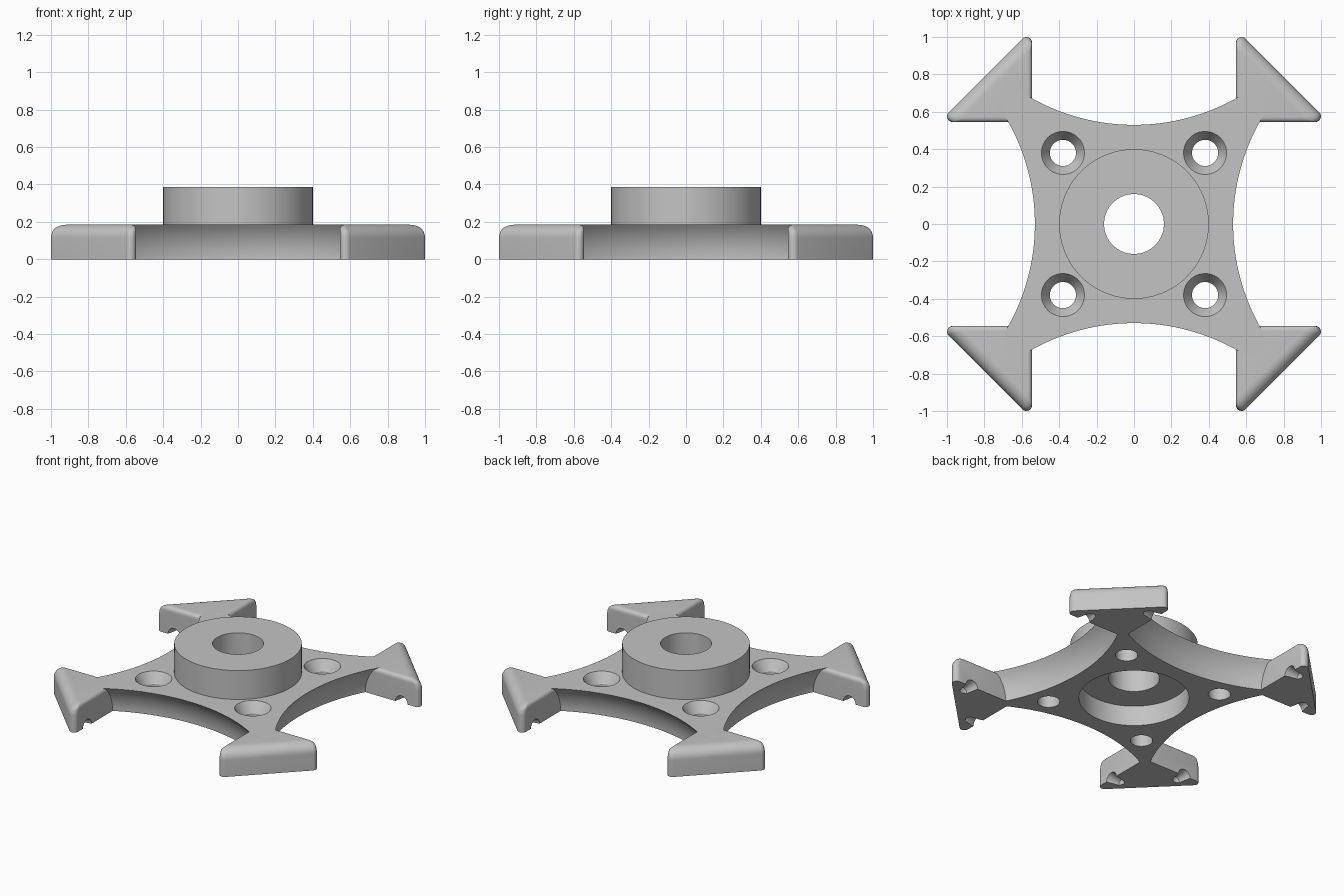
import bpy, bmesh, math
from mathutils import Matrix, Vector

cube = bpy.data.objects.get("Cube")
if cube:
    bpy.data.objects.remove(cube, do_unlink=True)

H = 0.185            # plate thickness
TOP = 0.385          # hub top
BORE, HUB, RECESS, RECESS_TOP = 0.16, 0.4, 0.345, 0.14
COVE_R, COVE_Y, COVE_D = 1.12, 1.65, 0.07
INNER, OUTER = 0.545, 1.587   # arrow inner edge, and x + y along its outer edge

grey = bpy.data.materials.new("plain grey")
grey.use_nodes = True
grey.diffuse_color = (0.55, 0.55, 0.55, 1)
grey.node_tree.nodes["Principled BSDF"].inputs["Base Color"].default_value = (0.55, 0.55, 0.55, 1)


def make(name, bm):
    bmesh.ops.recalc_face_normals(bm, faces=bm.faces)
    mesh = bpy.data.meshes.new(name)
    bm.to_mesh(mesh)
    bm.free()
    mesh.materials.append(grey)
    ob = bpy.data.objects.new(name, mesh)
    bpy.context.collection.objects.link(ob)
    return ob


def lathe(name, profile, steps=96, matrix=Matrix()):
    """Closed solid of revolution from a closed (radius, height) profile."""
    bm = bmesh.new()
    rings = []
    for r, z in profile:
        if r == 0:
            rings.append([bm.verts.new((0, 0, z))] * steps)
        else:
            turns = [2 * math.pi * k / steps for k in range(steps)]
            rings.append([bm.verts.new((r * math.cos(t), r * math.sin(t), z)) for t in turns])
    for a, b in zip(rings, rings[1:] + rings[:1]):
        for k in range(steps):
            corners = list(dict.fromkeys((a[k - 1], a[k], b[k], b[k - 1])))
            if len(corners) > 2:
                bm.faces.new(corners)
    bm.transform(matrix)
    return make(name, bm)


def activate(ob):
    bpy.ops.object.select_all(action="DESELECT")
    ob.select_set(True)
    bpy.context.view_layer.objects.active = ob


def cut(ob, cutter):
    cutter.hide_render = True
    mod = ob.modifiers.new("cut", "BOOLEAN")
    mod.operation, mod.solver, mod.object = "DIFFERENCE", "EXACT", cutter
    activate(ob)
    bpy.ops.object.modifier_apply(modifier=mod.name)
    bpy.data.objects.remove(cutter, do_unlink=True)


def smooth(ob):
    activate(ob)
    bpy.ops.object.shade_smooth_by_angle(angle=math.radians(30))


# Base plate: a slab with a hollowed cove scooped from each side
bm = bmesh.new()
bmesh.ops.create_cube(bm, size=1, matrix=Matrix.Translation((0, 0, H / 2)) @ Matrix.Diagonal((1.4, 1.4, H, 1)))
plate = make("base_plate", bm)
rho = (COVE_D ** 2 + H ** 2) / (2 * COVE_D)
cove = [(0, -0.1), (COVE_R + COVE_D, -0.1)]
for i in range(11):
    z = H * i / 10
    cove.append((COVE_R + COVE_D - rho + math.sqrt(rho ** 2 - z ** 2), z))
cove += [(COVE_R, H + 0.1), (0, H + 0.1)]
for i in range(4):
    spot = Matrix.Rotation(i * math.pi / 2, 4, "Z") @ Matrix.Translation((0, COVE_Y, 0))
    cut(plate, lathe("cove_cutter", cove, 192, spot))

# Centre bore with a wide recess underneath
cut(plate, lathe("bore_cutter", [(0, -0.1), (RECESS, -0.1), (RECESS, RECESS_TOP),
                                 (BORE, RECESS_TOP), (BORE, 0.3), (0, 0.3)]))

# Countersunk screw holes
sink = [(0, -0.1), (0.07, -0.1), (0.07, H - 0.07), (0.115, H), (0.115, H + 0.1), (0, H + 0.1)]
for x in (-0.38, 0.38):
    for y in (-0.38, 0.38):
        cut(plate, lathe("screw_cutter", sink, 48, Matrix.Translation((x, y, 0))))
smooth(plate)

# Raised hub ring
smooth(lathe("hub", [(BORE, H), (HUB, H), (HUB, TOP), (BORE, TOP)]))


def inset(z, r):
    """How far a top fillet of radius r pulls the wall in at height z."""
    t = max(0, z - (H - r))
    return r - math.sqrt(max(0, r * r - t * t))


def arrow_outline(z):
    """Rounded triangle at height z; its corners tighten towards the top."""
    a = INNER + inset(z, 0.025)
    outer = inset(z, 0.07)
    s = OUTER - math.sqrt(2) * outer
    rad = 0.03 - 0.35 * outer
    reach = rad / math.tan(math.pi / 8)
    corners = [((a + rad, a + rad), 180, 270),
               ((s - a - reach, a + rad), 270, 405),
               ((a + rad, s - a - reach), 45, 180)]
    for (cx, cy), start, end in corners:
        for k in range(9):
            t = math.radians(start + (end - start) * k / 8)
            yield Vector((cx + rad * math.cos(t), cy + rad * math.sin(t), z))


# Arrow-shaped corner feet, with a tapered notch under each tip
levels = [0] + [H - 0.07 + 0.07 * math.sin(math.pi / 2 * i / 10) for i in range(11)]
notch = [(0, -0.03), (0.055, -0.03), (0.04, 0.03), (0.03, 0.085), (0, 0.1)]
names = ("back_left", "back_right", "front_right", "front_left")
for i, name in enumerate(names):
    bm = bmesh.new()
    rings = [[bm.verts.new(p) for p in arrow_outline(z)] for z in levels]
    for low, high in zip(rings, rings[1:]):
        for k in range(len(low)):
            bm.faces.new((low[k - 1], low[k], high[k], high[k - 1]))
    bm.faces.new(rings[0])
    bm.faces.new(rings[-1])
    foot = make(name + "_foot", bm)
    along_x = Matrix.Translation((INNER, 0.87, 0)) @ Matrix.Rotation(math.pi / 2, 4, "Y")
    along_y = Matrix.Translation((0.87, INNER, 0)) @ Matrix.Rotation(-math.pi / 2, 4, "X")
    for m in (along_x, along_y):
        cut(foot, lathe("notch_cutter", notch, 24, m))
    foot.data.transform(Matrix.Rotation(i * math.pi / 2, 4, "Z"))
    smooth(foot)
